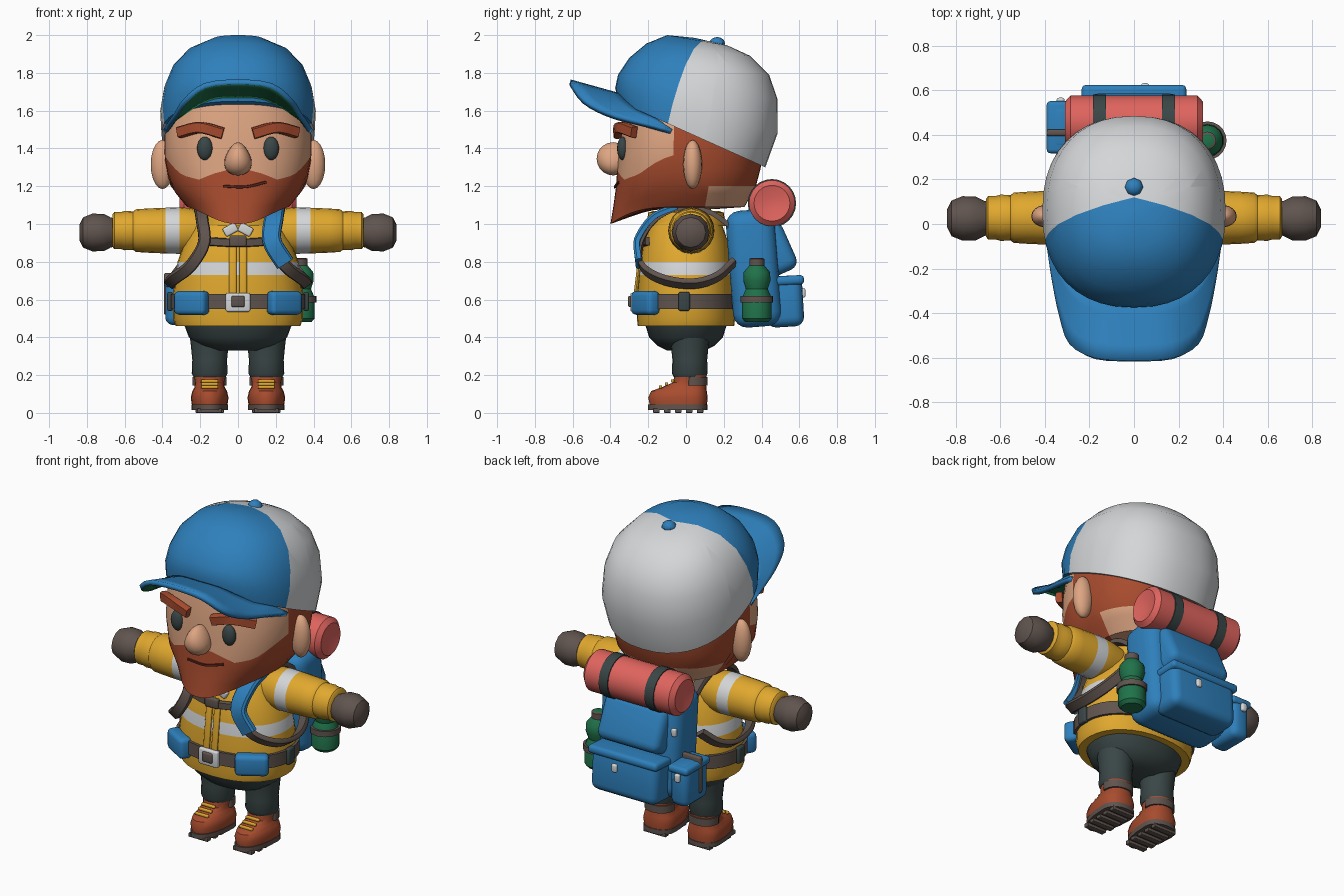
import bpy, bmesh
from math import sin, cos, pi, copysign, radians
from mathutils import Vector, Matrix, Euler

start_cube = bpy.data.objects.get("Cube")
if start_cube:
    bpy.data.objects.remove(start_cube, do_unlink=True)


def material(name, red, green, blue):
    mat = bpy.data.materials.new(name)
    linear = [((c / 255 + .055) / 1.055) ** 2.4 for c in (red, green, blue)] + [1]
    mat.use_nodes = True
    mat.diffuse_color = linear
    mat.node_tree.nodes["Principled BSDF"].inputs["Base Color"].default_value = linear
    return mat


SKIN = material("skin", 222, 165, 130)
HAIR = material("ginger_brown", 168, 76, 46)
BLUE = material("blue", 46, 128, 188)
WHITE = material("pale_grey", 212, 214, 216)
YELLOW = material("jacket_yellow", 224, 168, 46)
DARK = material("charcoal", 58, 70, 70)
TAUPE = material("taupe", 96, 84, 78)
RED = material("coral", 224, 100, 94)
GREEN = material("green", 32, 114, 74)
MOUTH = material("mouth_brown", 92, 38, 26)


def finish(name, bm, mats, angle=38, recalc=True):
    if recalc:
        bmesh.ops.recalc_face_normals(bm, faces=bm.faces)
    mesh = bpy.data.meshes.new(name)
    bm.to_mesh(mesh)
    bm.free()
    for mat in mats:
        mesh.materials.append(mat)
    mesh.shade_smooth()
    mesh.set_sharp_from_angle(angle=radians(angle))
    obj = bpy.data.objects.new(name, mesh)
    bpy.context.scene.collection.objects.link(obj)
    return obj


def ring(z, rx, front, back, x=0, y=0, n=32, p=2.2):
    points = []
    for i in range(n):
        s, c = sin(2 * pi * i / n), cos(2 * pi * i / n)
        depth = front if c > 0 else back
        points.append(Vector((x + rx * copysign(abs(s) ** (2 / p), s),
                              y - depth * copysign(abs(c) ** (2 / p), c), z)))
    return points


def loft_mesh(rings, rule=None):
    bm = bmesh.new()
    rows = [[bm.verts.new(p) for p in r] for r in rings]
    n = len(rows[0])
    for k in range(len(rows) - 1):
        for i in range(n):
            j = (i + 1) % n
            face = bm.faces.new((rows[k][i], rows[k][j], rows[k + 1][j], rows[k + 1][i]))
            face.material_index = rule(k, i) if rule else 0
    bm.faces.new(rows[0][::-1])
    bm.faces.new(rows[-1])
    return bm


def loft(name, rings, mats, rule=None):
    return finish(name, loft_mesh(rings, rule), mats)


def lathe(name, profile, loc, mats, rot=(0, 0, 0), n=20):
    """Profile entries: radius, height, colour of the segment above."""
    bm = loft_mesh([ring(h, r, r, r, n=n, p=2) for r, h, m in profile], lambda k, i: profile[k][2])
    bm.transform(Matrix.Translation(loc) @ Euler(rot).to_matrix().to_4x4())
    return finish(name, bm, mats)


def ball(name, loc, size, mat, taper=0, u=16, v=10):
    bm = bmesh.new()
    bmesh.ops.create_uvsphere(bm, u_segments=u, v_segments=v, radius=1)
    for vert in bm.verts:
        vert.co.x *= 1 - taper * vert.co.z
        vert.co = Vector(a * b for a, b in zip(vert.co, size)) + Vector(loc)
    return finish(name, bm, [mat])


def box(name, loc, size, mat, bevel=.01, rot=(0, 0, 0), segments=3):
    bm = bmesh.new()
    bmesh.ops.create_cube(bm, size=1)
    bmesh.ops.scale(bm, vec=size, verts=bm.verts)
    bmesh.ops.bevel(bm, geom=bm.edges[:], offset=bevel, segments=segments, profile=.5, affect='EDGES')
    bm.transform(Matrix.Translation(loc) @ Euler(rot).to_matrix().to_4x4())
    return finish(name, bm, [mat])


def smooth_path(points, steps=5):
    p = [Vector(q) for q in points]
    p = [2 * p[0] - p[1]] + p + [2 * p[-1] - p[-2]]
    out = []
    for a, b, c, d in zip(p, p[1:], p[2:], p[3:]):
        for k in range(steps):
            t = k / steps
            out.append(b + (c - a) * t / 2 + (2 * a - 5 * b + 4 * c - d) * t * t / 2
                       + (3 * b - a - 3 * c + d) * t ** 3 / 2)
    return out + [p[-2]]


def ribbon(name, points, hub, width, thick, mat):
    path, rings = smooth_path(points), []
    for i, p in enumerate(path):
        along = (path[min(i + 1, len(path) - 1)] - path[max(i - 1, 0)]).normalized()
        out = p - Vector(hub)
        out = (out - along * out.dot(along)).normalized()
        side = along.cross(out)
        rings.append([p + side * width / 2 * a + out * thick / 2 * b
                      for a, b in ((-1, -.5), (1, -.5), (1, .5), (.8, 1), (-.8, 1), (-1, .5))])
    return loft(name, rings, [mat])


# Head: the middle ring follows the beard and hair edge
def table(rows, x):
    for a, b in zip(rows, rows[1:]):
        if x <= b[0]:
            t = max(0, (x - a[0]) / (b[0] - a[0]))
            return [m + (q - m) * t for m, q in zip(a[1:], b[1:])]
    return rows[-1][1:]


HEAD = [(1, .22, .4, .2), (1.09, .27, .385, .31), (1.2, .36, .37, .37), (1.35, .39, .36, .41),
        (1.5, .39, .35, .41), (1.65, .35, .32, .38)]
EDGE = [(0, 1.29), (10, 1.28), (30, 1.235), (50, 1.26), (72, 1.34), (85, 1.37), (105, 1.2), (180, 1.2)]
COLS = 48
head_rings = [ring(1.08, .17, .18, .17, n=COLS)]
for level in (0, .3, .65, 1, 1.2, 1.4, 1.7, 2):
    row = []
    for i in range(COLS):
        turn = min(i, COLS - i) * 360 / COLS
        low = 1.09 - .09 * max(0, cos(radians(turn))) ** 3
        edge = table(EDGE, turn)[0]
        z = low + (edge - low) * level if level <= 1 else edge + (1.65 - edge) * (level - 1)
        row.append(ring(z, *table(HEAD, z), n=COLS, p=2.4)[i])
    head_rings.append(row)


def head_colour(k, i):
    side = min(i, COLS - 1 - i)
    return int(k < 4) if side < 11 else 1 if side < 14 else int(k >= 4)


loft("head", head_rings, [SKIN, HAIR], head_colour)
ball("nose", (0, -.385, 1.345), (.07, .088, .088), SKIN, taper=.3)
ribbon("mouth", [(-.08, -.372, 1.2), (.04, -.376, 1.197), (.15, -.356, 1.222)], (0, 0, 1.2), .014, .01, MOUTH)
for s, side in ((1, "left"), (-1, "right")):
    ball(side + "_eye", (s * .175, -.335, 1.4), (.042, .03, .062), DARK)
    ball(side + "_ear", (s * .4, .035, 1.315), (.062, .05, .13), SKIN)
    ribbon(side + "_eyebrow", [(s * .08, -.36, 1.48), (s * .2, -.345, 1.51), (s * .31, -.27, 1.485)],
           (0, 0, 1.5), .06, .05, HAIR)

# Cap crown, cut along the seam between the front and back panels
crown = []
for fy, fz, by, bz, rx in ((-.36, 1.65, .42, 1.3, .405), (-.375, 1.72, .485, 1.48, .412),
                           (-.36, 1.79, .485, 1.66, .39), (-.3, 1.88, .44, 1.79, .345),
                           (-.21, 1.955, .34, 1.89, .26), (-.1, 2, .22, 1.945, .14), (.05, 1.985, .07, 1.98, .01)):
    half = (by - fy) / 2
    loop = ring(0, rx, half, half, y=(fy + by) / 2, n=40, p=2.3)
    for p in loop:
        p.z = fz + (bz - fz) * (p.y - fy) / (by - fy)
    crown.append(loop)
bm = loft_mesh(crown)
for s in (1, -1):
    bmesh.ops.bisect_plane(bm, geom=bm.verts[:] + bm.edges[:] + bm.faces[:],
                           plane_co=(0, .12, 1.97), plane_no=(.26 * s, 1, -.26))
for face in bm.faces:
    c = face.calc_center_median()
    face.material_index = int(c.y - .12 > .26 * (c.z - 1.97) - .26 * abs(c.x))
finish("cap_crown", bm, [BLUE, WHITE])
ball("cap_button", (0, .165, 1.955), (.042, .042, .035), BLUE, u=8, v=6)

# Cap brim with a green underside
outer = [(0, -.61, 1.765), (.18, -.6, 1.745), (.29, -.54, 1.66), (.335, -.42, 1.59), (.37, -.25, 1.54), (.395, -.08, 1.5)]
inner = [(0, -.34, 1.69), (.12, -.33, 1.685), (.22, -.3, 1.65), (.3, -.24, 1.6), (.35, -.16, 1.56), (.38, -.07, 1.5)]
outer, inner = [smooth_path([(-x, y, z) for x, y, z in half[:0:-1]] + half, 3) for half in (outer, inner)]
bm = bmesh.new()
grid = [[bm.verts.new(a.lerp(b, t / 4)) for t in range(5)] for a, b in zip(inner, outer)]
for a, b in zip(grid, grid[1:]):
    for k in range(4):
        bm.faces.new((a[k], a[k + 1], b[k + 1], b[k]))
bm.normal_update()
if sum(f.normal.z for f in bm.faces) < 0:
    bmesh.ops.reverse_faces(bm, faces=bm.faces)
brim = finish("cap_brim", bm, [BLUE, GREEN], recalc=False)
shell = brim.modifiers.new("thickness", 'SOLIDIFY')
shell.thickness, shell.offset, shell.material_offset = .028, -1, 1

# Jacket, collar, hips and belt
JACKET = [(.46, .33, .255), (.5, .345, .26), (.62, .345, .26), (.73, .33, .25), (.8, .32, .242),
          (.9, .285, .225), (1, .23, .19), (1.08, .15, .13)]
loft("jacket", [ring(z, rx, ry, ry) for z, rx, ry in JACKET], [YELLOW, WHITE], lambda k, i: int(k == 3))
loft("collar", [ring(z, r, r, r) for z, r in ((.99, .21), (1.06, .2), (1.07, .17))], [YELLOW])
loft("hips", [ring(z, rx, ry, ry) for z, rx, ry in ((.33, .12, .1), (.355, .2, .15), (.4, .26, .195), (.48, .29, .22))], [DARK])
loft("belt", [ring(z, .36, .275, .275) for z in (.55, .63)], [TAUPE])
box("belt_buckle", (0, -.28, .585), (.13, .03, .1), WHITE)
box("belt_clasp", (0, -.292, .59), (.07, .03, .06), TAUPE)
ribbon("chest_strap", [(-.19, -.2, .91), (0, -.24, .9), (.19, -.2, .91)], (0, 0, .9), .045, .03, TAUPE)
box("chest_buckle", (0, -.25, .91), (.09, .03, .06), TAUPE)
for s in (1, -1):
    box("zip_placket", (s * .027, -.25, .77), (.04, .02, .3), YELLOW, rot=(-.12, 0, 0))
    box("shirt_collar", (s * .04, -.21, .97), (.075, .03, .05), WHITE, rot=(0, s * .5, 0))

# Arms, straps, legs and boots
for s, side in ((1, "left"), (-1, "right")):
    sleeve = [(.1, .15, 0), (.12, .26, 0), (.123, .31, 1), (.121, .385, 0), (.117, .48, 0), (.113, .54, 0),
              (.102, .555, 0), (.104, .6, 0), (.098, .62, 0), (.098, .655, 0), (.085, .665, 0)]
    lathe(side + "_sleeve", sleeve, (0, .028, .965), [YELLOW, WHITE], (0, s * pi / 2, 0))
    glove = [(.07, .64, 0), (.08, .675, 0), (.098, .71, 0), (.1, .77, 0), (.08, .82, 0), (.04, .84, 0)]
    lathe(side + "_glove", glove, (0, .025, .955), [TAUPE], (0, s * pi / 2, 0), n=12)
    loop = [(.2, .24, .98), (.2, .12, 1.06), (.2, -.03, 1.08), (.19, -.16, 1.02), (.18, -.235, .9),
            (.25, -.23, .78), (.34, -.13, .71), (.36, .03, .685), (.33, .16, .72), (.27, .25, .8)]
    loop = [(s * x, y, z) for x, y, z in loop]
    ribbon(side + "_shoulder_strap", loop, (s * .2, .03, .9), .065, .035, TAUPE)
    if s > 0:
        pad = [(x, y - .015, z + .01) for x, y, z in loop[2:6]]
        ribbon("strap_pad", pad, (.2, .03, .9), .1, .045, BLUE)
    box(side + "_belt_pouch", (s * .245, -.215, .582), (.19, .08, .125), BLUE, .025, (0, 0, s * .55))
    box(side + "_belt_slider", (s * .36, -.01, .59), (.03, .06, .1), DARK)
    leg = [(.085, .19, 0), (.095, .21, 0), (.092, .28, 0), (.1, .36, 0), (.11, .44, 0)]
    lathe(side + "_trouser_leg", leg, (s * .15, .02, 0), [DARK])
    boot = [(.035, .093, .22, .08), (.08, .1, .23, .085), (.115, .092, .215, .08), (.135, .08, .16, .078),
            (.16, .078, .1, .075), (.2, .085, .09, .08)]
    loft(side + "_boot", [ring(z, rx, f, b, s * .15, .03, 20) for z, rx, f, b in boot], [HAIR])
    loft(side + "_sole", [ring(z, .097, .232, .085, s * .15, .03, 20) for z in (.016, .045)], [TAUPE])
    loft(side + "_ankle_pad", [ring(z, .09, .03, .085, s * .15, .03, 20) for z in (.145, .19)], [TAUPE])
    for k in range(5):
        box(side + "_tread", (s * .15, .075 - k * .058, .012), (.15 - .02 * (k == 4), .035, .024), TAUPE, .004)
    for k in range(3):
        box(side + "_lace", (s * .15, -.135 + k * .032, .137 + k * .016), (.09, .018, .016), YELLOW, .005)

# Backpack with pockets
box("backpack_body", (0, .36, .765), (.54, .26, .62), BLUE, .075, (.08, 0, 0), 4)
box("upper_pocket", (0, .465, .865), (.42, .18, .27), BLUE, .05, (.42, 0, 0), 4)
box("lower_pocket", (0, .52, .59), (.45, .2, .27), BLUE, .05, (.06, 0, 0), 4)
box("pocket_lid", (0, .525, .7), (.47, .2, .05), BLUE, .02, (.06, 0, 0))
box("side_pocket", (-.325, .435, .59), (.12, .22, .25), BLUE, .04)
box("side_pocket_lid", (-.325, .435, .69), (.135, .235, .045), BLUE, .018)
box("side_strap", (-.33, .41, .63), (.125, .03, .22), TAUPE)
for spot in ((.05, .62, .635), (-.33, .555, .65), (-.24, .46, .87)):
    box("metal_buckle", spot, (.035, .025, .05), WHITE)

# Water bottle in its strap
bottle = [(.06, .48, 0), (.078, .5, 0), (.078, .61, 0), (.058, .655, 0), (.072, .7, 0), (.07, .745, 0), (.04, .78, 1),
          (.04, .815, 1), (.03, .82, 1)]
lathe("water_bottle", bottle, (.33, .375, 0), [GREEN, TAUPE], n=14)
lathe("bottle_strap", [(.086, .585, 0), (.086, .62, 0)], (.33, .375, 0), [TAUPE])

# Bedroll with bands
roll = [(.035, -.295, 0), (.095, -.31, 0), (.122, -.285, 0), (.122, .285, 0), (.095, .31, 0), (.035, .295, 0)]
lathe("bedroll", roll, (0, .455, 1.11), [RED], (0, pi / 2, 0), n=24)
for s in (1, -1):
    lathe("bedroll_band", [(.128, -.03, 0), (.128, .03, 0)], (s * .155, .455, 1.11), [DARK], (0, pi / 2, 0), n=24)
